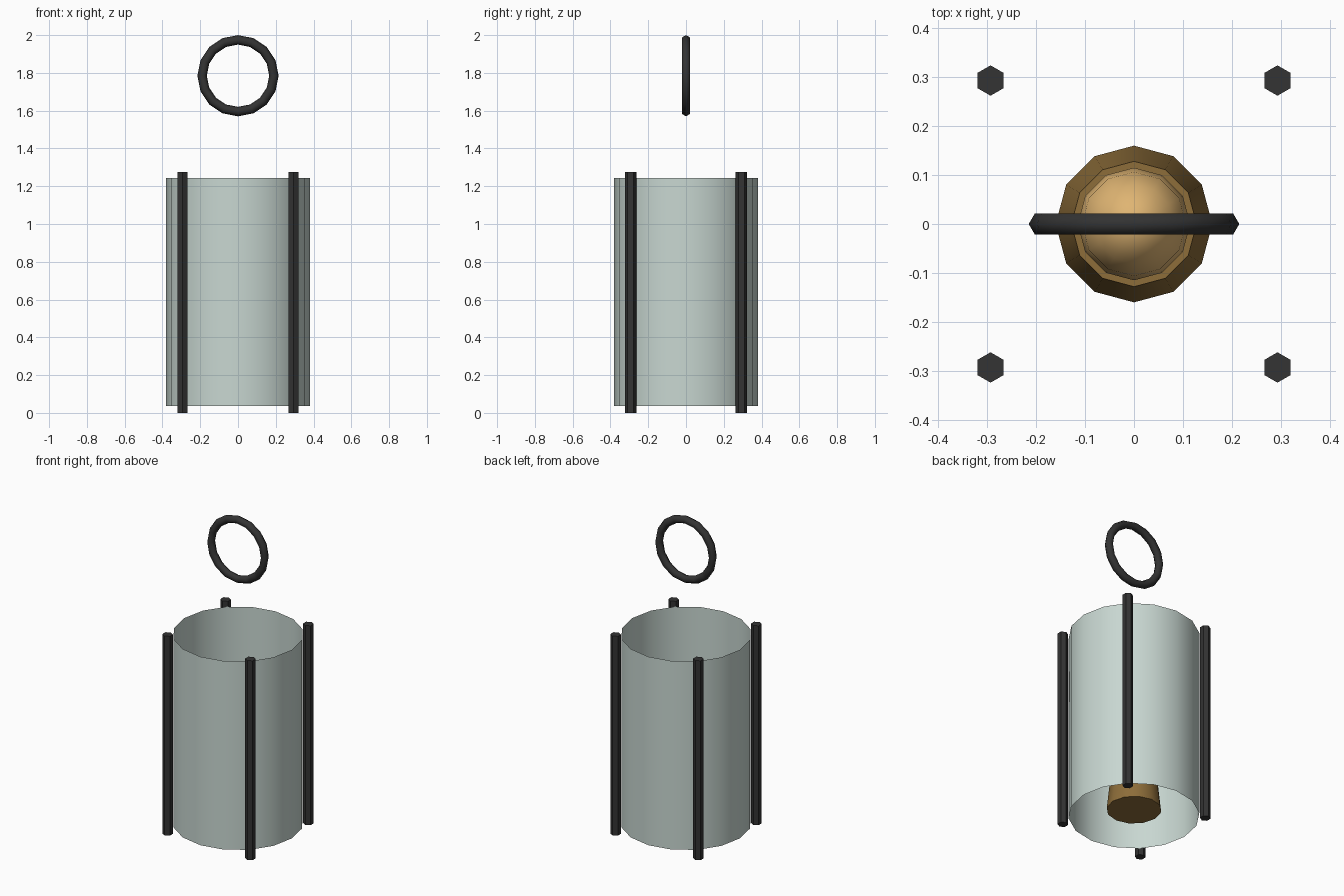
import bpy
import bmesh
import math

if "Cube" in bpy.data.objects:
    bpy.data.objects.remove(bpy.data.objects["Cube"], do_unlink=True)


def material(name, rgb):
    mat = bpy.data.materials.new(name)
    mat.use_nodes = True
    color = (*rgb, 1.0)
    mat.diffuse_color = color
    mat.node_tree.nodes["Principled BSDF"].inputs["Base Color"].default_value = color
    return mat


iron = material("black iron", (0.033, 0.033, 0.033))
glass = material("pale glass", (0.58, 0.68, 0.64))
brass = material("aged brass", (0.27, 0.155, 0.042))
glow = material("warm glow", (0.74, 0.46, 0.17))


def finish(obj, name, mat, angle=30):
    obj.name = name
    obj.data.materials.append(mat)
    bpy.ops.object.select_all(action="DESELECT")
    obj.select_set(True)
    bpy.context.view_layer.objects.active = obj
    bpy.ops.object.shade_smooth_by_angle(angle=math.radians(angle))
    return obj


def tube(name, mat, x, y, bottom, top, r_bottom, r_top, sides, capped=True):
    """Upright prism or frustum between two heights."""
    bm = bmesh.new()
    bmesh.ops.create_cone(bm, cap_ends=capped, segments=sides,
                          radius1=r_bottom, radius2=r_top, depth=top - bottom)
    mesh = bpy.data.meshes.new(name)
    bm.to_mesh(mesh)
    bm.free()
    obj = bpy.data.objects.new(name, mesh)
    obj.location = (x, y, (bottom + top) / 2)
    bpy.context.collection.objects.link(obj)
    return finish(obj, name, mat)


# Open glass chimney
tube("glass_chimney", glass, 0, 0, 0.037, 1.243, 0.38, 0.38, 16, capped=False)

# Four corner posts
for side, sx in (("left", 1), ("right", -1)):
    for end, sy in (("front", -1), ("back", 1)):
        tube(f"{end}_{side}_post", iron, sx * 0.293, sy * 0.293,
             0, 1.275, 0.031, 0.031, 6)

# Burner cup and the glowing bulb resting in it
tube("burner_cup", brass, 0, 0, 0.077, 0.38, 0.16, 0.128, 12)
bpy.ops.mesh.primitive_uv_sphere_add(segments=12, ring_count=8, radius=0.115,
                                     location=(0, 0, 0.47))
bulb = bpy.context.object
bulb.scale.z = 1.4
finish(bulb, "flame_bulb", glow, 60)

# Carrying ring above the lantern
bpy.ops.mesh.primitive_torus_add(major_segments=16, minor_segments=6,
                                 major_radius=0.19, minor_radius=0.025,
                                 location=(0, 0, 1.785),
                                 rotation=(math.pi / 2, 0, 0))
finish(bpy.context.object, "carrying_ring", iron, 70)
